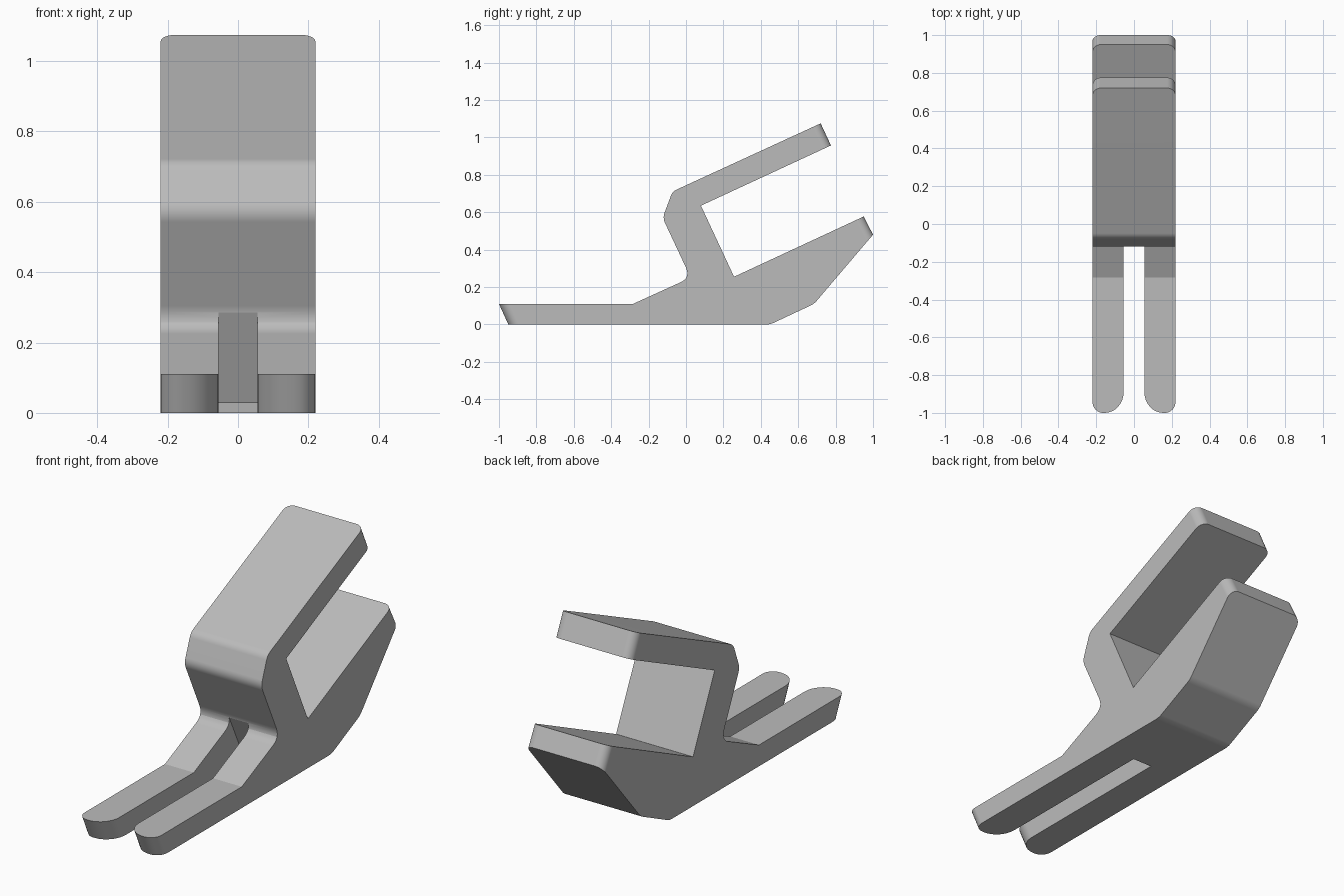
import bpy
import bmesh
from mathutils import Vector

cube = bpy.data.objects.get("Cube")
if cube:
    bpy.data.objects.remove(cube, do_unlink=True)

HALF = 0.22      # half width of the body
SLOT = 0.055     # half width of the slot between the legs


def rounded(corners, steps=6):
    """Turn (y, z, setback) corners into a profile with rounded corners."""
    pts = []
    for i, (y, z, r) in enumerate(corners):
        p = Vector((y, z))
        if r == 0:
            pts.append(p)
            continue
        a = p + (Vector(corners[i - 1][:2]) - p).normalized() * r
        b = p + (Vector(corners[(i + 1) % len(corners)][:2]) - p).normalized() * r
        for k in range(steps + 1):
            t = k / steps
            pts.append(a * (1 - t) ** 2 + p * 2 * t * (1 - t) + b * t * t)
    return pts


def prism(name, profile, half):
    """Extrude a side profile across the width."""
    bm = bmesh.new()
    face = bm.faces.new([bm.verts.new((-half, p[0], p[1])) for p in profile])
    ext = bmesh.ops.extrude_face_region(bm, geom=[face])
    moved = [v for v in ext["geom"] if isinstance(v, bmesh.types.BMVert)]
    bmesh.ops.translate(bm, verts=moved, vec=(2 * half, 0, 0))
    bmesh.ops.recalc_face_normals(bm, faces=bm.faces[:])
    mesh = bpy.data.meshes.new(name)
    bm.to_mesh(mesh)
    bm.free()
    obj = bpy.data.objects.new(name, mesh)
    bpy.context.collection.objects.link(obj)
    return obj


def round_ends(obj, ends, x, radius):
    """Round the edges at +-x that join the two profile points of each end."""
    bm = bmesh.new()
    bm.from_mesh(obj.data)
    picked = []
    for a, b in ends:
        mid = (Vector(a) + Vector(b)) / 2
        for e in bm.edges:
            m = (e.verts[0].co + e.verts[1].co) / 2
            across = abs(e.verts[0].co.x - e.verts[1].co.x)
            if across < 0.001 and abs(abs(m.x) - x) < 0.002 \
                    and (Vector((m.y, m.z)) - mid).length < 0.004:
                picked.append(e)
    bmesh.ops.bevel(bm, geom=picked, offset=radius, offset_type='OFFSET',
                    segments=8, profile=0.5, affect='EDGES')
    bm.to_mesh(obj.data)
    bm.free()


# Side profile: foot, lower jaw, throat, upper jaw, neck
toe = ((-0.95, 0), (-1.0, 0.11))
lower_end = ((1.0, 0.48), (0.95, 0.577))
upper_end = ((0.775, 0.957), (0.72, 1.075))
corners = [
    (*toe[0], 0), (0.45, 0, 0.02), (0.685, 0.11, 0.02),
    (*lower_end[0], 0), (*lower_end[1], 0),
    (0.257, 0.255, 0), (0.08, 0.635, 0),
    (*upper_end[0], 0), (*upper_end[1], 0),
    (-0.072, 0.711, 0.025), (-0.125, 0.57, 0.03),
    (0.025, 0.25, 0.06), (-0.283, 0.11, 0), (*toe[1], 0),
]
body = prism("clip_body", rounded(corners), HALF)
round_ends(body, [lower_end, upper_end], HALF, 0.045)
round_ends(body, [toe], HALF, 0.055)

# Slot that splits the foot into two legs, ending on the neck plane
cutter = prism("slot_cutter", [(-1.2, -0.05), (-0.046, -0.05), (0.128, 0.03),
                               (-0.006, 0.31), (-1.2, 0.31)], SLOT)
cutter.hide_render = True
bpy.ops.object.select_all(action='DESELECT')
bpy.context.view_layer.objects.active = body
body.select_set(True)
cut = body.modifiers.new("slot", 'BOOLEAN')
cut.operation = 'DIFFERENCE'
cut.solver = 'EXACT'
cut.object = cutter
bpy.ops.object.modifier_apply(modifier=cut.name)
bpy.data.objects.remove(cutter, do_unlink=True)
round_ends(body, [toe], SLOT, 0.1)

# Plain grey finish
grey = bpy.data.materials.new("plain_grey")
grey.use_nodes = True
colour = (0.5, 0.5, 0.5, 1)
grey.diffuse_color = colour
grey.node_tree.nodes["Principled BSDF"].inputs["Base Color"].default_value = colour
body.data.materials.clear()
body.data.materials.append(grey)

# Smooth rounds, sharp edges
bpy.ops.object.shade_smooth_by_angle(angle=0.32)
weighted = body.modifiers.new("flat_normals", 'WEIGHTED_NORMAL')
weighted.keep_sharp = True
